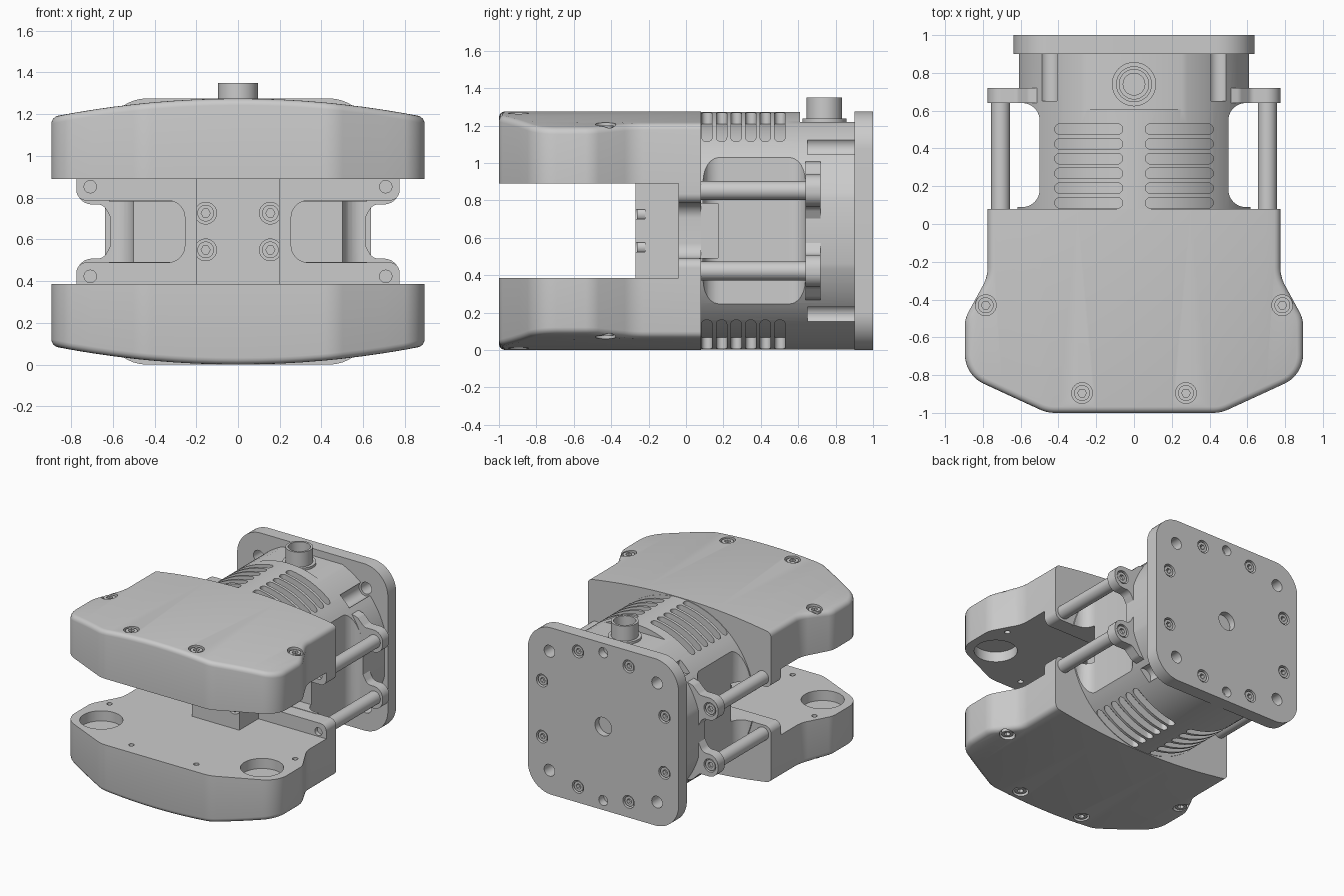
import bpy, bmesh
from math import sin, cos, tan, pi, radians
from mathutils import Vector

if "Cube" in bpy.data.objects:
    bpy.data.objects.remove(bpy.data.objects["Cube"])

ZC = 0.6375  # every part is modelled about the mid height and lifted by this


def circle(cx, cy, r, n=32):
    return [(cx + r * cos(2 * pi * i / n), cy + r * sin(2 * pi * i / n)) for i in range(n)]


def rect(x0, y0, x1, y1):
    return [(x0, y0), (x1, y0), (x1, y1), (x0, y1)]


def rounded(corners, n=8):
    """Polygon from (x, y, radius) corners with true arc fillets."""
    out = []
    for i, (x, y, r) in enumerate(corners):
        p = Vector((x, y))
        if r == 0:
            out.append(p)
            continue
        d1 = (Vector(corners[i - 1][:2]) - p).normalized()
        d2 = (Vector(corners[(i + 1) % len(corners)][:2]) - p).normalized()
        half = d1.angle(d2) / 2
        c = p + (d1 + d2).normalized() * r / sin(half)
        u, v = p + d1 * r / tan(half) - c, p + d2 * r / tan(half) - c
        out += [c + u.lerp(v, k / n).normalized() * r for k in range(n + 1)]
    return out


def both_sides(half):
    return half + [(-x, y, r) for x, y, r in reversed(half)]


def solid(name, parts):
    """One mesh of prisms; each part is (outline, axis, start, end)."""
    bm = bmesh.new()
    for pts, axis, a, b in parts:
        place = (lambda p, h: (p[0], p[1], h)) if axis == 'z' else (lambda p, h: (p[0], h, p[1]))
        lo = [bm.verts.new(place(p, a)) for p in pts]
        hi = [bm.verts.new(place(p, b)) for p in pts]
        bm.faces.new(lo)
        bm.faces.new(hi)
        for i in range(len(pts)):
            bm.faces.new((lo[i - 1], lo[i], hi[i], hi[i - 1]))
    bmesh.ops.recalc_face_normals(bm, faces=bm.faces)
    me = bpy.data.meshes.new(name)
    bm.to_mesh(me)
    bm.free()
    ob = bpy.data.objects.new(name, me)
    ob.location.z = ZC
    bpy.context.collection.objects.link(ob)
    bpy.context.view_layer.update()
    return ob


def apply(ob, mod):
    bpy.context.view_layer.objects.active = ob
    bpy.ops.object.modifier_apply(modifier=mod.name)


def cut(ob, cutter):
    if isinstance(cutter, list):
        cutter = solid("cutter", cutter)
    m = ob.modifiers.new("cut", 'BOOLEAN')
    m.operation, m.solver, m.use_self, m.object = 'DIFFERENCE', 'EXACT', True, cutter
    apply(ob, m)
    bpy.data.objects.remove(cutter)


def mirror(ob, x, z):
    m = ob.modifiers.new("mirror", 'MIRROR')
    m.use_axis = (x, False, z)
    apply(ob, m)


def screws(name, places, r, axis, length, depth):
    """Socket heads at (u, v, outer end); length is signed, running inward."""
    ob = solid(name, [(circle(u, v, r, 24), axis, h, h + length) for u, v, h in places])
    s = 1 if length > 0 else -1
    cut(ob, [(circle(u, v, r * 0.55, 6), axis, h - s * 0.01, h + s * depth) for u, v, h in places])
    return ob


S = (-1, 1)

# Jaws: filleted outline with a gently crowned outer face
outline = rounded(both_sides([(0.775, 0.08, 0), (0.775, -0.28, 0.2), (0.895, -0.5, 0.15),
                              (0.895, -0.8, 0.17), (0.46, -1.0, 0.2)]))
jaw = solid("jaws", [(outline, 'z', 0.2525, 0.6375)])
sag = lambda x: 0.09 * (x / 0.9) ** 2
bm = bmesh.new()
bm.from_mesh(jaw.data)
rim = [e for e in bm.edges if all(v.co.z > 0.6 for v in e.verts) and any(v.co.y < 0.07 for v in e.verts)]
bmesh.ops.bevel(bm, geom=rim, offset=0.032, segments=4, profile=0.5, affect='EDGES', clamp_overlap=False)
for i in range(-8, 9):
    bmesh.ops.bisect_plane(bm, geom=bm.verts[:] + bm.edges[:] + bm.faces[:],
                           plane_co=(i * 0.1, 0, 0), plane_no=(1, 0, 0))
for v in bm.verts:
    if v.co.z > 0.3:
        v.co.z -= sag(v.co.x)
bm.to_mesh(jaw.data)
bm.free()

# Jaw holes: screw counterbores, inner round pockets and small screw exits
jaw_pts = [(s * x, y) for s in S for x, y in ((0.785, -0.43), (0.275, -0.895))]
cuts = [(circle(s * 0.68, -0.68, 0.15, 48), 'z', 0.2, 0.33) for s in S]
for x, y in jaw_pts:
    top = 0.6375 - sag(x)
    cuts += [(circle(x, y, 0.055), 'z', top - 0.05, 0.8), (circle(x, y, 0.02, 16), 'z', 0.2, 0.32)]
cut(jaw, cuts)
mirror(jaw, False, True)
heads = screws("jaw_screws", [(x, y, 0.63 - sag(x)) for x, y in jaw_pts], 0.042, 'z', -0.07, 0.035)
mirror(heads, False, True)

# Bracket joining the jaws, with side windows and rod ends
bracket = solid("jaw_bracket", [(rounded(both_sides(
    [(0.775, 0.26, 0), (0.775, 0.148, 0.05), (0.255, 0.148, 0.08), (0.255, -0.148, 0.08),
     (0.775, -0.148, 0.05), (0.775, -0.26, 0)])), 'y', -0.04, 0.08)])
cut(bracket, [(circle(s * 0.708, t * 0.215, 0.03, 20), 'y', -0.06, -0.01) for s in S for t in S])

# Centre block with four counterbored screws
block = solid("centre_block", [(rect(-0.2, -0.255, 0.2, 0.255), 'y', -0.27, -0.03)])
front = [(s * 0.155, t * 0.088) for s in S for t in S]
cut(block, [(circle(x, z, 0.052), 'y', -0.3, -0.22) for x, z in front])
screws("block_screws", [(x, z, -0.262) for x, z in front], 0.04, 'y', 0.06, 0.03)

# Motor body: round barrel with side flats, waist pockets, window recess and connector flat
body = solid("motor_body", [(circle(0, 0, 0.635, 96), 'y', 0.07, 0.91)])
cuts = [(rect(-0.4, 0.61, 0.4, 0.95), 'z', 0.5825, 0.8)]
for s in S:
    cuts += [(rounded([(s * 0.5, 0.09, 0.09), (s * 0.5, 0.64, 0.09), (s * 0.9, 0.64, 0), (s * 0.9, 0.09, 0)]),
              'z', -0.7, 0.7),
             (rect(s * 0.61, 0.6, s * 0.95, 0.96), 'z', -0.71, 0.71),
             (rect(s * 0.255, -0.145, s * 0.97, 0.145), 'y', 0.0, 0.17)]
    cuts += [(circle(s * 0.45, t * 0.45, 0.056), 'y', 0.65, 0.93) for t in S]
cut(body, cuts)

# Cooling slots top and bottom, all of constant depth around the barrel
w = 0.028
slots = solid("slot_cutter", [(rounded([(s * 0.06, y - w, 0.027), (s * 0.42, y - w, 0.027),
                                        (s * 0.42, y + w, 0.027), (s * 0.06, y + w, 0.027)], 5),
                               'z', t * 0.35, t * 0.75)
                              for s in S for t in S for y in [0.112 + 0.078 * i for i in range(6)]])
cut(slots, [(circle(0, 0, 0.575, 96), 'y', -0.1, 0.9)])
cut(body, slots)

# Rear mounting flange with its bolt pattern
f = 0.6375
flange = solid("rear_flange", [(rounded([(f, f, 0.2), (f, -f, 0.2), (-f, -f, 0.2), (-f, f, 0.2)], 12),
                                'y', 0.9, 1.0)])
ring = [(0.56 * cos(a), 0.56 * sin(a)) for a in [pi / 8 + i * pi / 4 for i in range(8)]]
cut(flange, [(circle(0, 0, 0.07), 'y', 0.95, 1.1)]
    + [(circle(s * 0.455, t * 0.455, 0.045), 'y', 0.8, 1.1) for s in S for t in S]
    + [(circle(0, t * 0.565, 0.038), 'y', 0.94, 1.1) for t in S]
    + [(circle(x, z, 0.048), 'y', 0.95, 1.1) for x, z in ring])
screws("flange_screws", [(x, z, 0.992) for x, z in ring], 0.038, 'y', -0.05, 0.03)

# Side lugs, tie rods and their screws
lug = solid("rod_lugs", [(rounded([(0.4, 0.4, 0), (0.56, 0.36, 0.05), (0.62, 0.3, 0.04), (0.775, 0.3, 0.075),
                                   (0.775, 0.13, 0.075), (0.645, 0.13, 0.05), (0.59, 0.03, 0.04), (0.4, 0.0, 0)]),
                          'y', 0.64, 0.72)])
cut(lug, [(circle(0.706, 0.215, 0.05), 'y', 0.69, 0.8)])
rods = solid("tie_rods", [(circle(0.706, 0.215, 0.05), 'y', 0.06, 0.66)])
caps = screws("rod_screws", [(0.706, 0.215, 0.714)], 0.041, 'y', -0.04, 0.02)
for ob in (lug, rods, caps):
    mirror(ob, True, True)

# Cable connector on the barrel flat
plug = solid("connector", [(circle(0, 0.74, 0.095, 48), 'z', 0.55, 0.7125)])
cut(plug, [(circle(0, 0.74, 0.078, 48), 'z', 0.62, 0.8)])
solid("connector_collar", [(circle(0, 0.74, 0.117, 48), 'z', 0.57, 0.6)])
solid("connector_pin_insert", [(circle(0, 0.74, 0.06, 32), 'z', 0.6, 0.635)])

# Smooth curved surfaces while keeping hard edges
bpy.ops.object.select_all(action='DESELECT')
for ob in bpy.context.collection.objects:
    ob.select_set(True)
    bpy.context.view_layer.objects.active = ob
bpy.ops.object.shade_smooth_by_angle(angle=radians(30))
